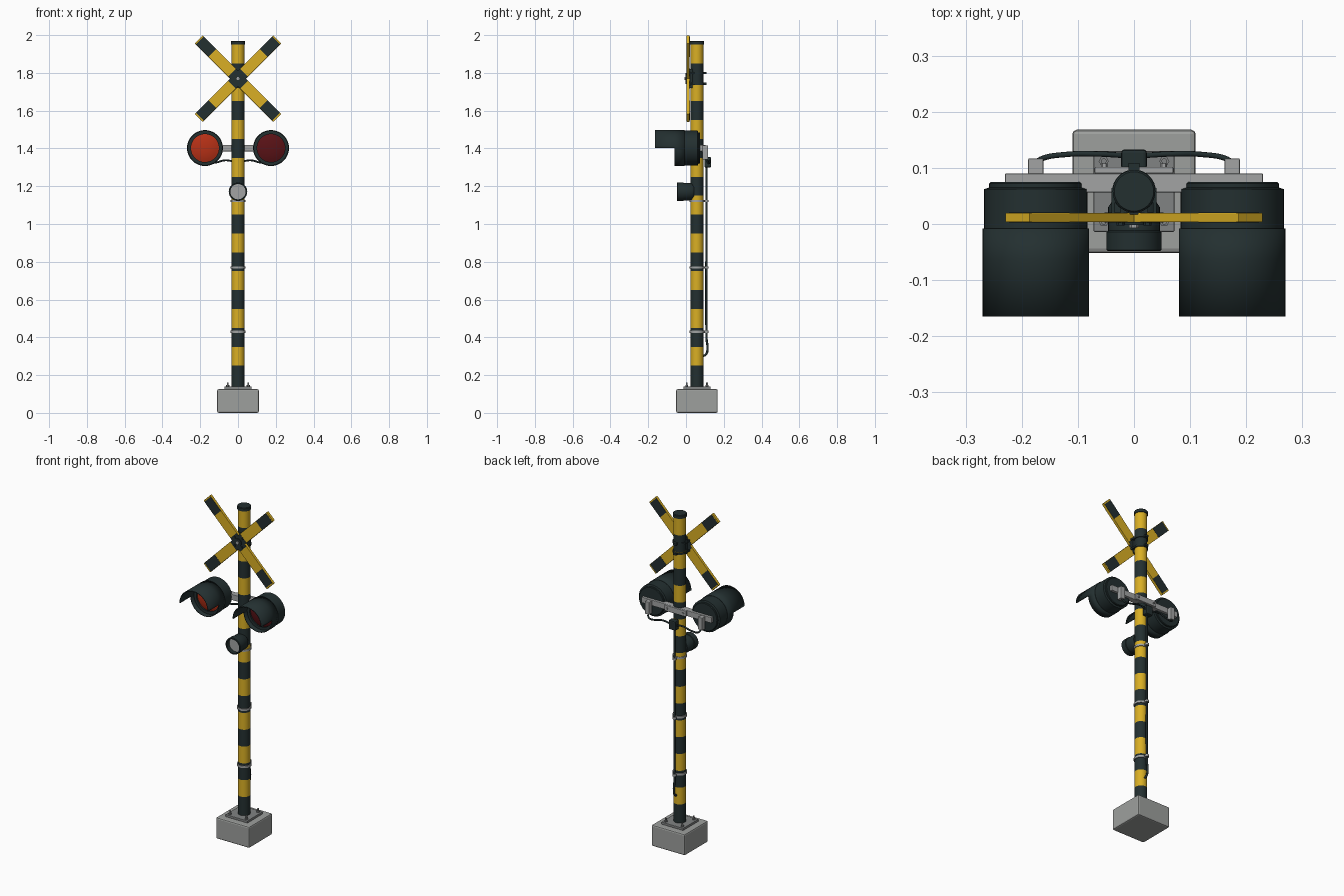
import bpy, bmesh, math
from mathutils import Matrix, Vector

if "Cube" in bpy.data.objects:
    bpy.data.objects.remove(bpy.data.objects["Cube"])

PY = 0.058                      # depth of the pole axis
TO_FRONT = Matrix.Rotation(math.pi / 2, 4, 'X')   # local +z points to -y


def material(name, rgb):
    m = bpy.data.materials.new(name)
    m.diffuse_color = (*rgb, 1)
    m.use_nodes = True
    m.node_tree.nodes["Principled BSDF"].inputs["Base Color"].default_value = m.diffuse_color
    return m


DARK = material("charcoal", (0.017, 0.029, 0.030))
YELLOW = material("yellow", (0.70, 0.43, 0.018))
CONCRETE = material("concrete grey", (0.34, 0.35, 0.34))
STEEL = material("steel grey", (0.36, 0.37, 0.37))
PLATE = material("plate grey", (0.22, 0.23, 0.23))
RED = material("lit red", (0.47, 0.03, 0.008))
DARK_RED = material("unlit red", (0.10, 0.006, 0.008))


def finish(bm, name, mats, smooth=True):
    bmesh.ops.recalc_face_normals(bm, faces=bm.faces)
    me = bpy.data.meshes.new(name)
    bm.to_mesh(me)
    bm.free()
    ob = bpy.data.objects.new(name, me)
    bpy.context.collection.objects.link(ob)
    for m in mats:
        me.materials.append(m)
    if smooth:
        bpy.ops.object.select_all(action='DESELECT')
        ob.select_set(True)
        bpy.context.view_layer.objects.active = ob
        bpy.ops.object.shade_smooth_by_angle(angle=math.radians(35))
    return ob


def lathe(name, profile, loc, mat, seg=32, front=False, rule=None, mats=None):
    """Revolve (radius, height) points; front=True aims height at -y."""
    bm = bmesh.new()
    rings = []
    for r, h in profile:
        n = 1 if r == 0 else seg
        rings.append([bm.verts.new((r * math.cos(2 * math.pi * i / seg),
                                    r * math.sin(2 * math.pi * i / seg), h)) for i in range(n)])
    for a, b in zip(rings, rings[1:]):
        for i in range(seg):
            j = (i + 1) % seg
            loop = [a[i % len(a)], a[j % len(a)], b[j % len(b)], b[i % len(b)]]
            f = bm.faces.new(list(dict.fromkeys(loop)))
            if rule:
                f.material_index = rule(f.calc_center_median().z)
    bm.transform(Matrix.Translation(loc) @ (TO_FRONT if front else Matrix()))
    return finish(bm, name, mats or [mat])


def cyl(name, r, h, loc, mat, seg=32, front=False):
    return lathe(name, [(0, 0), (r, 0), (r, h), (0, h)], loc, mat, seg, front)


def box(name, size, loc, mat, bevel=0.0, turn=0.0):
    """Box centred on loc, turned about the y axis."""
    bm = bmesh.new()
    bmesh.ops.create_cube(bm, size=1)
    bmesh.ops.scale(bm, vec=size, verts=bm.verts)
    if bevel:
        bmesh.ops.bevel(bm, geom=bm.edges[:], offset=bevel, segments=2, affect='EDGES', profile=0.5)
    bm.transform(Matrix.Translation(loc) @ Matrix.Rotation(turn, 4, 'Y'))
    return finish(bm, name, [mat], smooth=False)


def cable(name, points, r):
    cu = bpy.data.curves.new(name, 'CURVE')
    cu.dimensions = '3D'
    cu.bevel_depth, cu.bevel_resolution, cu.resolution_u = r, 2, 6
    cu.use_fill_caps = True
    sp = cu.splines.new('BEZIER')
    sp.bezier_points.add(len(points) - 1)
    for p, co in zip(sp.bezier_points, points):
        p.co = co
        p.handle_left_type = p.handle_right_type = 'AUTO'
    cu.materials.append(DARK)
    bpy.context.collection.objects.link(bpy.data.objects.new(name, cu))


# Footing, base plate and anchor bolts
box("footing", (0.22, 0.22, 0.126), (0, PY, 0.063), CONCRETE, 0.008)
box("base_plate", (0.144, 0.144, 0.014), (0, PY, 0.132), PLATE, 0.002)
for sx in (-1, 1):
    for sy in (-1, 1):
        cyl("anchor_nut", 0.009, 0.008, (sx * 0.054, PY + sy * 0.054, 0.139), PLATE, 6)
        cyl("anchor_bolt", 0.005, 0.021, (sx * 0.054, PY + sy * 0.054, 0.139), PLATE, 12)

# Banded pole and cap
bands = [0.138] + [0.25 + 0.1 * i for i in range(18)] + [1.958]
lathe("pole", [(0, bands[0])] + [(0.034, z) for z in bands] + [(0, bands[-1])], (0, PY, 0), None,
      rule=lambda z: 1 if z > 0.25 and z < 1.95 and int((z - 0.25) / 0.1 + 1e-4) % 2 == 0 else 0,
      mats=[DARK, YELLOW])
lathe("pole_cap", [(0, 1.95), (0.038, 1.95), (0.038, 1.966), (0.035, 1.97), (0, 1.97)],
      (0, PY, 0), DARK)

# Crossed boards with dark plates at the tips and the middle, on both faces
CZ, BY = 1.77, 0.0115
for s in (-1, 1):
    turn = s * math.pi / 4
    along = Matrix.Rotation(turn, 3, 'Y') @ Vector((1, 0, 0))
    box("cross_board", (0.588, 0.016, 0.06), (0, BY, CZ), YELLOW, 0.001, turn)
    for d, length in ((-0.239, 0.094), (0, 0.09), (0.239, 0.094)):
        p = along * d
        box("board_band", (length, 0.0174, 0.0585), (p.x, BY, CZ + p.z), DARK, 0, turn)
    for d in (-0.034, 0.034):
        p = along * d
        cyl("board_bolt", 0.007, 0.006, (p.x, 0.003, CZ + p.z), DARK, 6, True)
cyl("hub_washer", 0.022, 0.005, (0, 0.003, CZ), DARK, 24, True)
cyl("hub_bolt", 0.009, 0.010, (0, 0.003, CZ), STEEL, 6, True)
box("board_bracket", (0.05, 0.02, 0.1), (0, 0.027, CZ), DARK)


def clamp(name, z, mat, h):
    lathe(name, [(0.033, z - h), (0.039, z - h), (0.039, z + h), (0.033, z + h)], (0, PY, 0), mat)


for z in (1.742, 1.80):
    clamp("board_clamp", z, DARK, 0.006)
    box("clamp_lug", (0.02, 0.016, 0.012), (0, PY + 0.043, z), DARK)
    for s in (-1, 1):
        box("clamp_strap", (0.006, 0.045, 0.01), (s * 0.037, 0.042, z), DARK)

# Cross arm with its clamp
AZ = 1.402
box("lamp_arm", (0.46, 0.034, 0.034), (0, 0.073, AZ), STEEL, 0.002)
box("arm_back_plate", (0.14, 0.012, 0.034), (0, 0.096, AZ), STEEL, 0.002)
for s in (-1, 1):
    cyl("arm_bolt", 0.006, 0.006, (s * 0.053, 0.108, AZ), STEEL, 6, True)


def hood(x, z):
    """Short full sleeve whose upper half runs on as a visor."""
    bm = bmesh.new()
    seg = 48
    ring = lambda y: [bm.verts.new((x + 0.095 * math.cos(2 * math.pi * i / seg), y,
                                    z + 0.095 * math.sin(2 * math.pi * i / seg))) for i in range(seg)]
    a, b, c = ring(-0.008), ring(-0.062), ring(-0.165)
    for i in range(seg):
        j = (i + 1) % seg
        bm.faces.new((a[i], a[j], b[j], b[i]))
        if i < seg // 2:
            bm.faces.new((b[i], b[j], c[j], c[i]))
    bmesh.ops.delete(bm, geom=[v for v in bm.verts if not v.link_faces], context='VERTS')
    ob = finish(bm, "lamp_hood", [DARK])
    mod = ob.modifiers.new("thickness", 'SOLIDIFY')
    mod.thickness, mod.offset = 0.005, -1


# Twin lamps with terminal boxes and feed cables
for s, lens in ((-1, RED), (1, DARK_RED)):
    x = s * 0.175
    lathe("lamp_housing", [(0, -0.075), (0.08, -0.075), (0.083, -0.072), (0.083, -0.065),
                           (0.092, -0.062), (0.092, 0.035), (0.074, 0.035), (0.074, 0.02), (0, 0.02)],
          (x, 0, AZ), DARK, 48, True)
    lathe("lamp_lens", [(0.074, 0.026), (0.06, 0.031), (0.04, 0.036), (0.02, 0.038), (0, 0.039)],
          (x, 0, AZ), lens, 48, True)
    hood(x, AZ)
    box("terminal_box", (0.028, 0.03, 0.075), (x, 0.102, 1.378), STEEL, 0.003)
    cable("lamp_cable", [(x, 0.105, 1.345), (s * 0.165, 0.116, 1.325), (s * 0.12, 0.124, 1.325),
                         (s * 0.07, 0.125, 1.337), (s * 0.015, 0.122, 1.33)], 0.005)

# Junction box and the cable running down the pole
box("junction_box", (0.046, 0.036, 0.055), (0, 0.115, 1.327), DARK, 0.006)
cable("pole_cable", [(0, 0.108, 1.31), (0, 0.108, 0.9), (0, 0.108, 0.45), (0, 0.109, 0.39),
                     (0, 0.114, 0.34), (0, 0.106, 0.31), (0, 0.086, 0.30)], 0.006)
for z in (0.43, 0.77, 1.122):
    clamp("cable_clamp", z, STEEL, 0.006)
    lathe("cable_loop", [(0, z - 0.006), (0.012, z - 0.006), (0.012, z + 0.006), (0, z + 0.006)],
          (0, 0.108, 0), STEEL, 16)

# Warning sounder: open drum with a recessed grey face
lathe("sounder_body", [(0, -0.042), (0.038, -0.042), (0.046, -0.03), (0.046, 0.012), (0.049, 0.014),
                       (0.049, 0.046), (0.047, 0.048), (0.041, 0.048), (0.041, 0.02), (0, 0.02)],
      (0, 0, 1.171), DARK, 40, True)
cyl("sounder_face", 0.0405, 0.004, (0, -0.02, 1.171), STEEL, 40, True)
